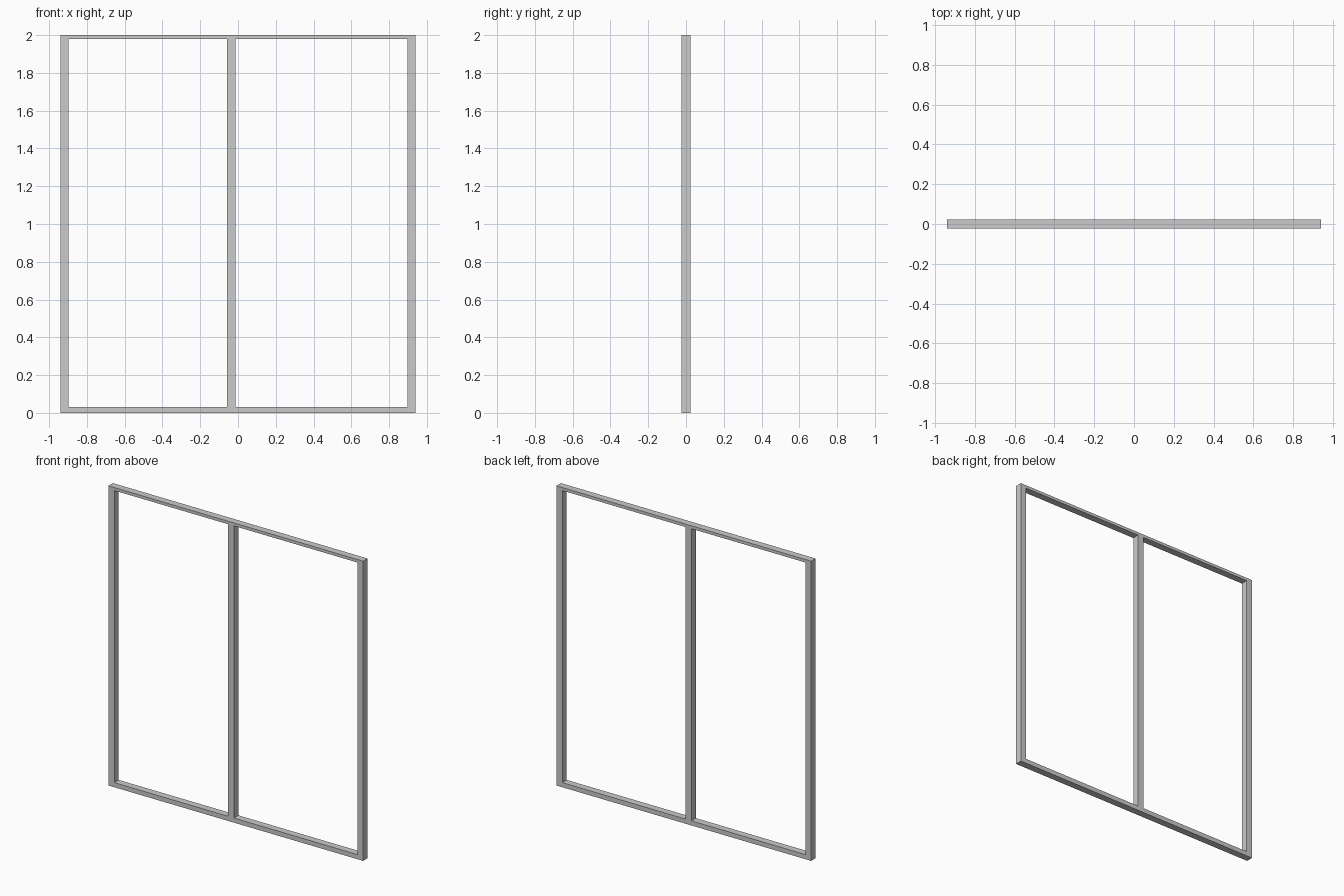
import bpy, bmesh
from mathutils import Vector

if "Cube" in bpy.data.objects:
    bpy.data.objects.remove(bpy.data.objects["Cube"])

# Grid lines of the frame: stiles and mullion in x, rails in z
xs = [-0.94, -0.897, -0.057, -0.014, 0.897, 0.94]
zs = [0.0, 0.031, 1.98, 2.0]
half_depth = 0.0235

bm = bmesh.new()
grid = [[bm.verts.new((x, -half_depth, z)) for z in zs] for x in xs]

# Fill every cell except the two window openings
for i in range(len(xs) - 1):
    for k in range(len(zs) - 1):
        if k == 1 and i in (1, 3):
            continue
        bm.faces.new((grid[i][k], grid[i + 1][k], grid[i + 1][k + 1], grid[i][k + 1]))

# Give the frame its depth
front = bm.faces[:]
result = bmesh.ops.extrude_face_region(bm, geom=front, use_keep_orig=True)
moved = [v for v in result["geom"] if isinstance(v, bmesh.types.BMVert)]
bmesh.ops.translate(bm, verts=moved, vec=Vector((0, 2 * half_depth, 0)))
bmesh.ops.recalc_face_normals(bm, faces=bm.faces[:])

mesh = bpy.data.meshes.new("window_frame")
bm.to_mesh(mesh)
bm.free()
bpy.context.collection.objects.link(bpy.data.objects.new("window_frame", mesh))
